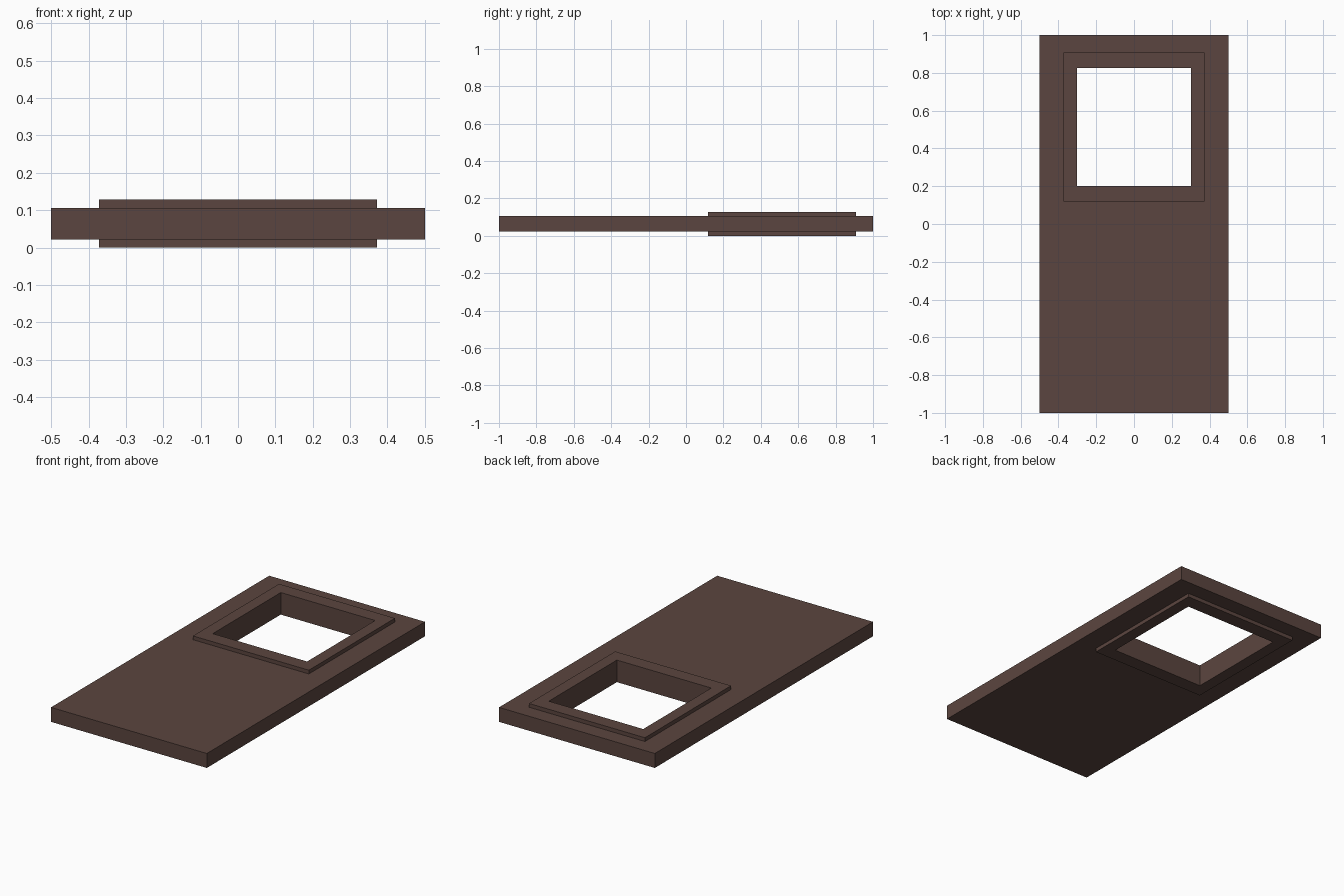
import bpy
import bmesh

if "Cube" in bpy.data.objects:
    bpy.data.objects.remove(bpy.data.objects["Cube"])

brown = bpy.data.materials.new("dark_brown_wood")
brown.diffuse_color = (0.105, 0.060, 0.050, 1.0)
brown.use_nodes = True
brown.node_tree.nodes["Principled BSDF"].inputs["Base Color"].default_value = brown.diffuse_color


def rect(cx, cy, hx, hy):
    """Corners of a rectangle from its centre and half sizes."""
    return [(cx - hx, cy - hy), (cx + hx, cy - hy), (cx + hx, cy + hy), (cx - hx, cy + hy)]


def rect_ring(name, outer, inner, z0, z1):
    """Solid slab with a rectangular opening."""
    bm = bmesh.new()
    loops = [[bm.verts.new((x, y, z)) for x, y in pts]
             for pts, z in ((outer, z0), (outer, z1), (inner, z1), (inner, z0))]
    for a, b in zip(loops, loops[1:] + loops[:1]):
        for i in range(4):
            j = (i + 1) % 4
            bm.faces.new((a[i], a[j], b[j], b[i]))
    bmesh.ops.recalc_face_normals(bm, faces=bm.faces)
    mesh = bpy.data.meshes.new(name)
    bm.to_mesh(mesh)
    bm.free()
    mesh.materials.append(brown)
    obj = bpy.data.objects.new(name, mesh)
    bpy.context.collection.objects.link(obj)
    return obj


WINDOW_Y = 0.513
trim_outer = rect(0, WINDOW_Y, 0.372, 0.395)
trim_inner = rect(0, WINDOW_Y, 0.303, 0.312)

# Door panel, cut out to receive the window frame
rect_ring("door_panel", rect(0, 0, 0.5, 1.0), trim_outer, 0.022, 0.106)

# Window frame, standing proud of both faces of the panel
rect_ring("window_frame", trim_outer, trim_inner, 0.0, 0.128)
